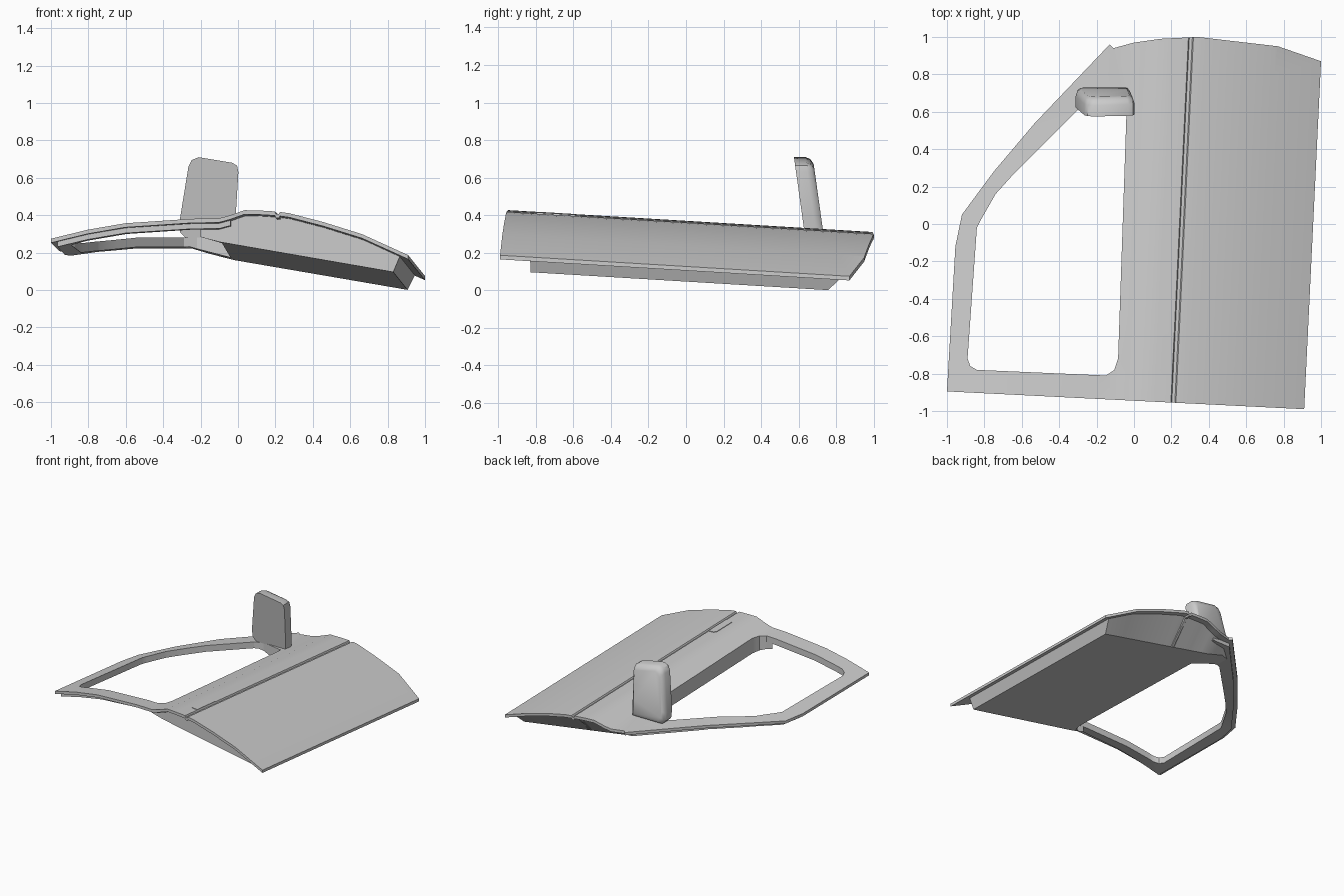
import bpy, bmesh, math
from mathutils import Vector

cube = bpy.data.objects.get("Cube")
if cube:
    bpy.data.objects.remove(cube)

grey = bpy.data.materials.new("plain grey")
grey.use_nodes = True
grey.diffuse_color = (0.6, 0.6, 0.6, 1)
grey.node_tree.nodes["Principled BSDF"].inputs["Base Color"].default_value = (0.6, 0.6, 0.6, 1)

# Door skin cross-section: across the door, height before the lengthwise slope
SECTION = [(-0.96, 0.22), (-0.76, 0.268), (-0.56, 0.302), (-0.2, 0.325), (-0.06, 0.326),
           (0.0, 0.342), (0.08, 0.37), (0.16, 0.368), (0.243, 0.363), (0.248, 0.35),
           (0.264, 0.349), (0.27, 0.36), (0.32, 0.353), (0.5, 0.306), (0.71, 0.24), (0.96, 0.126)]
SKEW, SLOPE, SKIN = 0.048, 0.06, 0.022


def across(co):
    return co.x - SKEW * co.y


def along(co):
    return co.y + SKEW * co.x


def skin_height(u):
    u = max(SECTION[0][0], min(SECTION[-1][0], u))
    for (a, ha), (b, hb) in zip(SECTION, SECTION[1:]):
        if u <= b:
            return ha + (hb - ha) * (u - a) / (b - a)


def skin_z(co):
    return skin_height(across(co)) - SLOPE * co.y


def finish(name, bm, angle=28):
    bmesh.ops.recalc_face_normals(bm, faces=bm.faces)
    mesh = bpy.data.meshes.new(name)
    bm.to_mesh(mesh)
    bm.free()
    mesh.materials.append(grey)
    obj = bpy.data.objects.new(name, mesh)
    bpy.context.collection.objects.link(obj)
    bpy.ops.object.select_all(action='DESELECT')
    obj.select_set(True)
    bpy.context.view_layer.objects.active = obj
    bpy.ops.object.shade_smooth_by_angle(angle=math.radians(angle))
    return obj


def sheet(name, loops, top, bottom):
    """Fill flat loops, cut them along the section creases, then drape and thicken."""
    bm = bmesh.new()
    for loop in loops:
        vs = [bm.verts.new((x, y, 0)) for x, y in loop]
        for a, b in zip(vs, vs[1:] + vs[:1]):
            bm.edges.new((a, b))
    bmesh.ops.triangle_fill(bm, use_beauty=True, use_dissolve=False, edges=bm.edges[:], normal=(0, 0, 1))
    for u, _ in SECTION[1:-1]:
        bmesh.ops.bisect_plane(bm, geom=bm.verts[:] + bm.edges[:] + bm.faces[:], dist=1e-5,
                               plane_co=(u, 0, 0), plane_no=(1, -SKEW, 0))
    upper = bm.verts[:]
    made = bmesh.ops.extrude_face_region(bm, geom=bm.faces[:], use_keep_orig=True)["geom"]
    lower = [g for g in made if isinstance(g, bmesh.types.BMVert)]
    for v in lower:
        v.co = bottom(v.co.copy())
    for v in upper:
        v.co.z = top(v.co)
    return finish(name, bm)


def below(depth):
    return lambda co: Vector((co.x, co.y, skin_z(co) - depth))


# Outer skin with window opening
OUTLINE = [(-1, -0.895), (-0.955, -0.12), (-0.92, 0.05), (-0.75, 0.28), (-0.53, 0.54),
           (-0.13, 0.96), (-0.11, 0.94), (0, 0.97), (0.14, 0.99), (0.34, 1.0),
           (0.77, 0.95), (1, 0.87), (0.91, -0.99)]
WINDOW = [(-0.89, -0.72), (-0.84, -0.02), (-0.82, 0.02), (-0.74, 0.16), (-0.65, 0.26),
          (-0.29, 0.62), (-0.22, 0.64), (-0.04, 0.6), (-0.085, -0.72), (-0.105, -0.78),
          (-0.15, -0.81), (-0.84, -0.78), (-0.875, -0.76)]
sheet("door_skin", [OUTLINE, WINDOW], skin_z, below(SKIN))

# Inner window frame, set in from the skin edge
FRAME = [(-0.965, -0.87), (-0.925, -0.12), (-0.89, 0.04), (-0.72, 0.27), (-0.5, 0.53),
         (-0.15, 0.9), (0.0, 0.9), (-0.04, -0.87)]
sheet("window_frame", [FRAME, WINDOW], lambda co: skin_z(co) - SKIN, below(0.05))


# Inner door panel: deep box with a flat sloping underside
def panel_bottom(co):
    u, v = min(across(co), 0.87), min(along(co), 0.8)
    y = (v - SKEW * u) / (1 + SKEW * SKEW)
    rise = 0.174 if u > -0.07 else 0.27
    return Vector((u + SKEW * y, y, 0.21 - rise * (u + 0.07) - SLOPE * y))


PANEL = [(-0.2, -0.81), (-0.15, -0.81), (-0.105, -0.78), (-0.085, -0.72), (-0.04, 0.6),
         (-0.22, 0.64), (-0.29, 0.62), (-0.3, 0.72), (-0.12, 0.89), (0.14, 0.94),
         (0.34, 0.95), (0.77, 0.9), (0.945, 0.84), (0.865, -0.83)]
sheet("inner_panel", [PANEL], lambda co: skin_z(co) - SKIN, panel_bottom)

# Flush handle plate beside the groove
HANDLE = [(0.205, -0.81), (0.155, -0.805), (0.14, -0.785), (0.15, -0.61), (0.165, -0.59), (0.215, -0.59)]
sheet("door_handle", [HANDLE], lambda co: skin_z(co) + 0.004, below(0.005))

# Wing mirror: flat front face, rounded back, leaning forward
MIRROR = [(-0.28, 0.28), (-0.31, 0.31), (-0.312, 0.37), (-0.265, 0.66), (-0.248, 0.695), (-0.21, 0.71),
          (-0.03, 0.68), (-0.005, 0.665), (0.002, 0.63), (-0.012, 0.4), (-0.02, 0.28)]
bm = bmesh.new()
centre = Vector((-0.155, 0, 0.48))
rings = []
for depth, shrink in ((0, 0), (0.06, 0.0), (0.085, 0.012), (0.1, 0.04)):
    ring = []
    for x, z in MIRROR:
        x += (centre.x - x) * shrink * 4
        z += (centre.z - z) * shrink * 4
        ring.append(bm.verts.new((x, 0.635 + depth - 0.14 * (z - 0.28), z)))
    rings.append(ring)
bm.faces.new(rings[0])
bm.faces.new(rings[-1])
for low, high in zip(rings, rings[1:]):
    for i in range(len(low)):
        j = (i + 1) % len(low)
        bm.faces.new((low[i], low[j], high[j], high[i]))
finish("wing_mirror", bm, 40)
